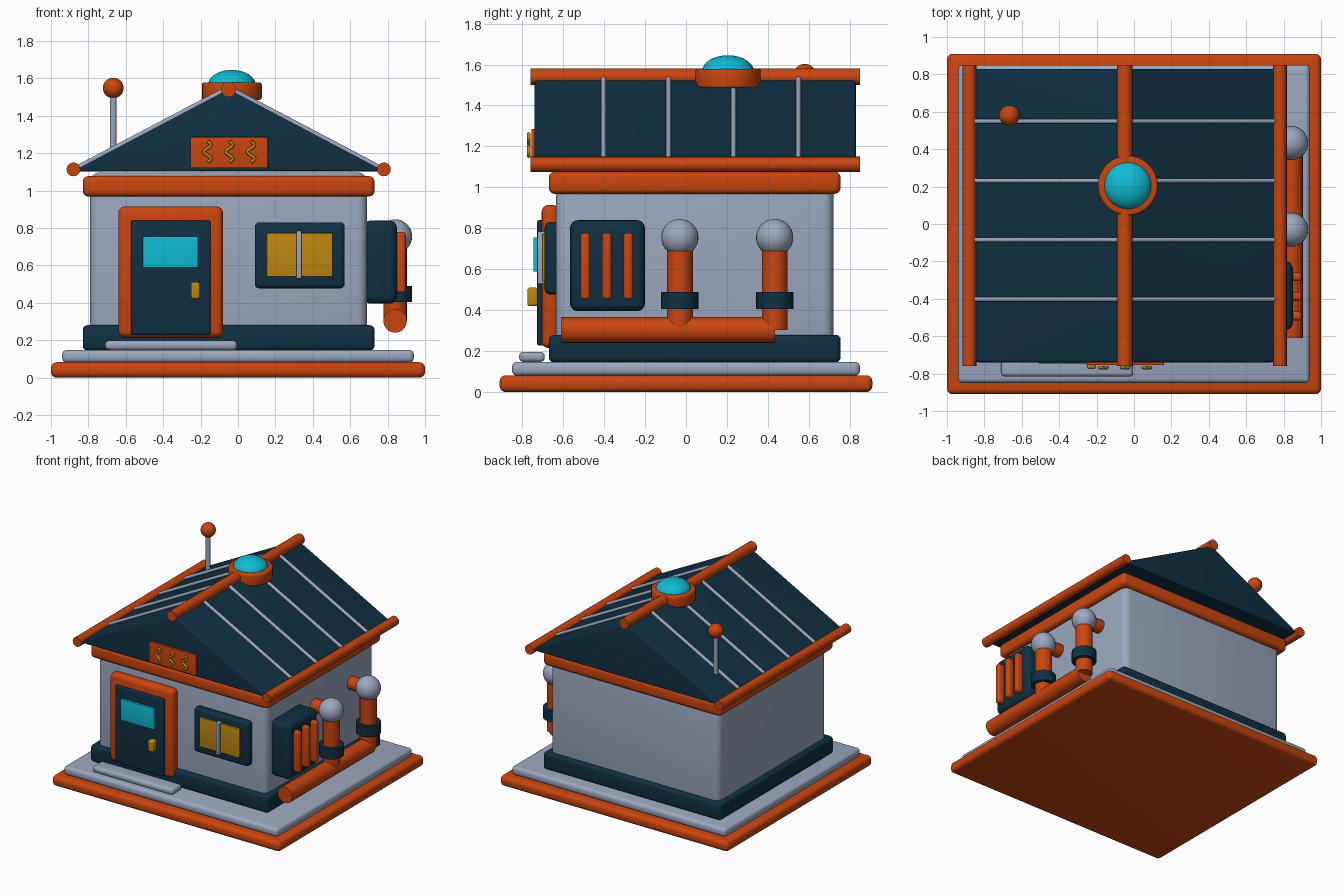
import bpy, bmesh, math
from mathutils import Vector, Matrix

cube = bpy.data.objects.get("Cube")
if cube:
    bpy.data.objects.remove(cube, do_unlink=True)


def material(name, r, g, b):
    m = bpy.data.materials.new(name)
    m.use_nodes = True
    m.diffuse_color = (r, g, b, 1)
    bsdf = next(n for n in m.node_tree.nodes if n.type == 'BSDF_PRINCIPLED')
    bsdf.inputs["Base Color"].default_value = (r, g, b, 1)
    return m


ORANGE = material("burnt orange", 0.59, 0.06, 0.005)
NAVY = material("dark navy", 0.005, 0.029, 0.055)
GREY = material("blue grey", 0.33, 0.39, 0.52)
CYAN = material("cyan glass", 0.005, 0.5, 0.65)
GOLD = material("amber", 0.52, 0.24, 0.005)


def finish(name, bm, mat):
    """Shade smooth with sharp creases and link the object."""
    bmesh.ops.recalc_face_normals(bm, faces=bm.faces[:])
    for f in bm.faces:
        f.smooth = True
    for e in bm.edges:
        e.smooth = e.calc_face_angle(0) < math.radians(38)
    me = bpy.data.meshes.new(name)
    bm.to_mesh(me)
    bm.free()
    me.materials.append(mat)
    ob = bpy.data.objects.new(name, me)
    bpy.context.collection.objects.link(ob)
    return ob


def round_edges(bm, width):
    if width:
        bmesh.ops.bevel(bm, geom=bm.edges[:], offset=width, segments=4,
                        profile=0.5, affect='EDGES', clamp_overlap=True)


def box(name, mat, x, y, z, bevel=0.0):
    """Rounded box from its (min, max) extents."""
    bm = bmesh.new()
    bmesh.ops.create_cube(bm, size=1)
    ext = (x, y, z)
    for v in bm.verts:
        v.co = [(a + b) / 2 + c * (b - a) for (a, b), c in zip(ext, v.co)]
    round_edges(bm, bevel)
    return finish(name, bm, mat)


def rod(name, mat, start, end, radius, sides=20, bevel=0.0):
    a, b = Vector(start), Vector(end)
    bm = bmesh.new()
    bmesh.ops.create_cone(bm, cap_ends=True, segments=sides, radius1=radius,
                          radius2=radius, depth=(b - a).length)
    if bevel:
        rims = [e for e in bm.edges if any(len(f.verts) > 4 for f in e.link_faces)]
        bmesh.ops.bevel(bm, geom=rims, offset=bevel, segments=3, profile=0.5,
                        affect='EDGES')
    turn = (b - a).to_track_quat('Z', 'Y').to_matrix().to_4x4()
    bm.transform(Matrix.Translation((a + b) / 2) @ turn)
    return finish(name, bm, mat)


def ball(name, mat, centre, radius, squash=1.0):
    bm = bmesh.new()
    bmesh.ops.create_uvsphere(bm, u_segments=28, v_segments=16, radius=radius)
    bm.transform(Matrix.Translation(centre) @ Matrix.Diagonal((1, 1, squash, 1)))
    return finish(name, bm, mat)


# Ground slabs and body
box("base_slab", ORANGE, (-1, 1), (-0.91, 0.91), (0, 0.082), 0.03)
box("upper_slab", GREY, (-0.94, 0.94), (-0.85, 0.85), (0.08, 0.148), 0.025)
box("plinth", NAVY, (-0.83, 0.73), (-0.67, 0.755), (0.145, 0.28), 0.025)
box("walls", GREY, (-0.79, 0.69), (-0.635, 0.72), (0.15, 1.097), 0.05)
box("cornice", ORANGE, (-0.83, 0.73), (-0.67, 0.755), (0.968, 1.077), 0.03)

# Gabled roof
MID, HALF, EAVE, RIDGE = -0.05, 0.83, 1.103, 1.54
bm = bmesh.new()
tri = [bm.verts.new((MID + x, -0.74, z))
       for x, z in ((-HALF, EAVE), (HALF, EAVE), (0, RIDGE))]
gable = bm.faces.new(tri)
out = bmesh.ops.extrude_face_region(bm, geom=[gable])
bmesh.ops.translate(bm, vec=(0, 1.57, 0),
                    verts=[g for g in out["geom"] if isinstance(g, bmesh.types.BMVert)])
ends = [e for e in bm.edges if abs(e.verts[0].co.y - e.verts[1].co.y) < 0.01]
bmesh.ops.bevel(bm, geom=ends, offset=0.015, segments=3, profile=0.5, affect='EDGES')
finish("roof", bm, NAVY)

# Roof beams and seams
rod("ridge_beam", ORANGE, (MID, -0.76, RIDGE), (MID, 0.85, RIDGE), 0.041, 16)
for side, label in ((-1, "right"), (1, "left")):
    x = MID + side * HALF
    rod(f"{label}_eave_beam", ORANGE, (x, -0.76, 1.113), (x, 0.85, 1.113), 0.037, 16)
    for i in range(4):
        y = -0.402 + i * 0.317
        rod(f"{label}_roof_seam_{i + 1}", GREY, (x, y, EAVE + 0.008),
            (MID, y, RIDGE + 0.008), 0.013, 10)

# Skylight and antenna
rod("skylight_ring", ORANGE, (-0.033, 0.205, 1.485), (-0.033, 0.205, 1.578), 0.16, 32, 0.012)
ball("skylight_dome", CYAN, (-0.033, 0.205, 1.565), 0.127, 0.63)
rod("antenna_rod", GREY, (-0.667, 0.58, 1.2), (-0.667, 0.58, 1.52), 0.018, 14)
ball("antenna_ball", ORANGE, (-0.667, 0.58, 1.548), 0.055)

# Gable sign with wavy steam marks
box("sign_board", ORANGE, (-0.255, 0.16), (-0.755, -0.73), (1.12, 1.285), 0.004)
for i in range(3):
    cu = bpy.data.curves.new(f"steam_mark_{i + 1}", 'CURVE')
    cu.dimensions = '3D'
    cu.bevel_depth = 0.009
    cu.bevel_resolution = 2
    cu.use_fill_caps = True
    sp = cu.splines.new('POLY')
    sp.points.add(12)
    for k, p in enumerate(sp.points):
        t = k / 12
        p.co = (-0.163 + i * 0.116 + 0.02 * math.sin(t * math.tau * 1.5),
                -0.768, 1.262 - 0.11 * t, 1)
    cu.materials.append(GOLD)
    bpy.context.collection.objects.link(bpy.data.objects.new(cu.name, cu))

# Door and step
box("door_frame", ORANGE, (-0.64, -0.08), (-0.705, -0.62), (0.215, 0.915), 0.035)
box("door", NAVY, (-0.572, -0.147), (-0.727, -0.65), (0.228, 0.84), 0.01)
box("door_window", CYAN, (-0.51, -0.213), (-0.745, -0.72), (0.588, 0.755), 0.003)
box("door_handle", GOLD, (-0.252, -0.203), (-0.775, -0.722), (0.42, 0.51), 0.012)
box("door_step", GREY, (-0.71, -0.005), (-0.815, -0.69), (0.148, 0.197), 0.02)

# Front window
box("window_frame", NAVY, (0.09, 0.57), (-0.69, -0.62), (0.477, 0.83), 0.025)
box("window_pane", GOLD, (0.153, 0.505), (-0.703, -0.68), (0.54, 0.772), 0.003)
box("window_bar", GREY, (0.312, 0.34), (-0.725, -0.69), (0.528, 0.785), 0.006)

# Side vent
box("vent_box", NAVY, (0.67, 0.85), (-0.567, -0.2), (0.395, 0.84), 0.04)
for i in range(3):
    y = -0.387 + (i - 1) * 0.105
    box(f"vent_fin_{i + 1}", ORANGE, (0.82, 0.897), (y - 0.024, y + 0.024),
        (0.452, 0.778), 0.018)

# Side pipework
PX, PZ, TOP = 0.84, 0.303, 0.755
rod("main_pipe", ORANGE, (PX, -0.61, PZ), (PX, 0.435, PZ), 0.063)
for label, y in (("front", -0.03), ("back", 0.433)):
    rod(f"{label}_riser", ORANGE, (PX, y, PZ), (PX, y, TOP), 0.063)
    rod(f"{label}_collar", NAVY, (PX, y, 0.405), (PX, y, 0.49), 0.091, 24)
    ball(f"{label}_elbow", GREY, (PX, y, TOP), 0.091)
    rod(f"{label}_wall_pipe", ORANGE, (0.66, y, TOP), (PX, y, TOP), 0.052)
